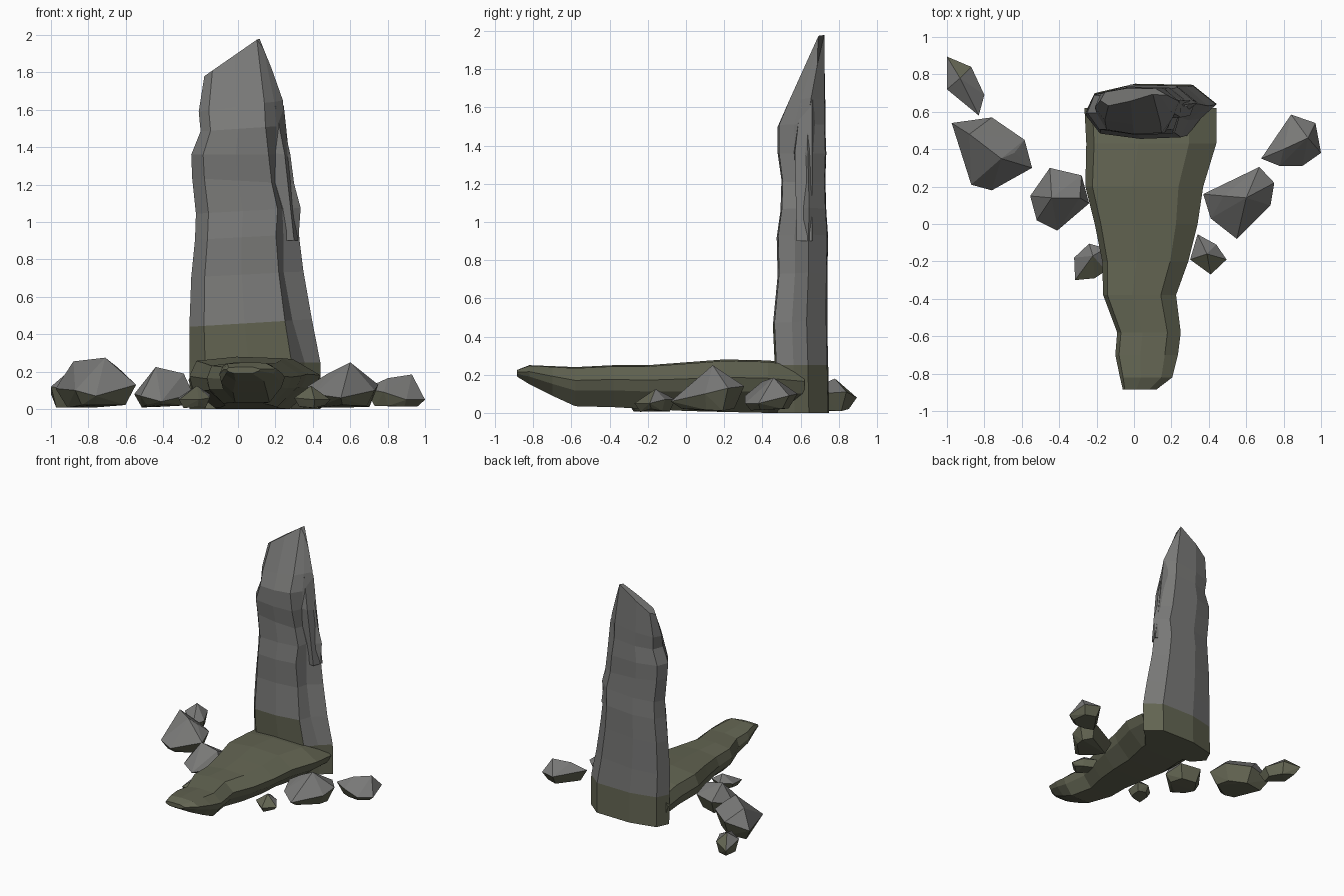
import bpy, bmesh, random
from mathutils import Vector

if "Cube" in bpy.data.objects:
    bpy.data.objects.remove(bpy.data.objects["Cube"])

random.seed(4)


def material(name, rgb):
    m = bpy.data.materials.new(name)
    m.diffuse_color = (*rgb, 1)
    m.use_nodes = True
    m.node_tree.nodes["Principled BSDF"].inputs["Base Color"].default_value = m.diffuse_color
    return m


STONE = material("grey stone", (0.19, 0.19, 0.185))
MOSS = material("mossy olive stone", (0.125, 0.13, 0.085))


def finish(name, bm, mossy):
    """Make a flat-shaded object; mossy(face) decides the second colour."""
    bmesh.ops.recalc_face_normals(bm, faces=bm.faces)
    for f in bm.faces:
        f.material_index = int(mossy(f))
    me = bpy.data.meshes.new(name)
    bm.to_mesh(me)
    bm.free()
    me.materials.append(STONE)
    me.materials.append(MOSS)
    ob = bpy.data.objects.new(name, me)
    bpy.context.collection.objects.link(ob)


def loft(rings):
    """Skin a list of equal-length point rings and cap both ends."""
    bm = bmesh.new()
    loops = [[bm.verts.new(p) for p in ring] for ring in rings]
    for a, b in zip(loops, loops[1:]):
        n = len(a)
        for i in range(n):
            j = (i + 1) % n
            bm.faces.new((a[i], a[j], b[j], b[i]))
    bm.faces.new(loops[0])
    bm.faces.new(loops[-1])
    return bm


# Standing stone: section corners as fractions of width and depth
PLAN = [(0, .45), (.12, .1), (.45, 0), (.78, .03), (.88, .35),
        (1, .62), (.82, .98), (.38, 1), (.07, .82)]
# z, left, right, front, back, tilt of the ring towards the right
LEVELS = [(0, -.26, .44, .47, .75, 0), (.25, -.26, .44, .465, .745, 0),
          (.46, -.26, .395, .455, .74, .04), (.72, -.25, .35, .48, .74, .03),
          (.92, -.23, .325, .475, .745, .03), (1.06, -.225, .335, .495, .735, .03),
          (1.22, -.245, .30, .50, .73, -.03), (1.36, -.25, .28, .48, .735, 0),
          (1.5, -.2, .245, .48, .73, .03), (1.62, -.21, .24, .535, .73, .06)]
rings = []
for k, (z, l, r, f, b, tilt) in enumerate(LEVELS):
    ring = []
    for i, (u, v) in enumerate(PLAN):
        dx = random.uniform(-.04, .02) if i == 4 and k > 1 else 0
        ring.append((l + u * (r - l) + dx, f + v * (b - f), z + tilt * (u - .5)))
    rings.append(ring)
# Slanted crown: low on the left, peak on the right
crown = []
for u, v in PLAN:
    z = 1.78 + .2 * min(1, u / .8) - (.16 * (u - .82) / .18 if u > .82 else 0)
    front = .48 + (z - 1.48) * .43
    crown.append((-.18 + .36 * u, front + v * max(.02, .725 - front), z))
rings.append(crown)


def pillar_moss(f):
    c = f.calc_center_median()
    return c.z < .25 or (c.z < .46 and f.normal.y < -.5 and c.x < .27)


finish("standing_stone", loft(rings), pillar_moss)

# Thin flake split off the right side of the standing stone
flake = [[(.12, .60, .9), (.30, .58, .9), (.33, .66, .9), (.15, .70, .9)],
         [(.12, .56, 1.38), (.25, .57, 1.36), (.275, .66, 1.34), (.12, .70, 1.38)],
         [(.12, .60, 1.6), (.20, .60, 1.62), (.245, .66, 1.62), (.12, .70, 1.62)],
         [(.17, .65, 1.68), (.19, .65, 1.72), (.20, .66, 1.72), (.17, .69, 1.70)]]
finish("side_flake", loft(flake), lambda f: False)

# Fallen slab: section corners as fractions of width and height
SECTION = [(.06, .92), (.4, 1), (.79, .97), (1, .66), (.95, .4),
           (.76, 0), (.22, 0), (.03, .35), (0, .62)]
# y, left, right, bottom, top
STATIONS = [(-.885, -.06, .12, .19, .225), (-.82, -.075, .205, .15, .25),
            (-.70, -.10, .235, .09, .245), (-.58, -.09, .25, .035, .24),
            (-.38, -.165, .225, .03, .25), (-.2, -.17, .29, .02, .25),
            (0, -.21, .34, .01, .265), (.2, -.26, .37, .005, .28),
            (.43, -.255, .44, 0, .275), (.62, -.265, .44, 0, .25)]
slab = [[(l + u * (r - l), y, b + v * (t - b)) for u, v in SECTION]
        for y, l, r, b, t in STATIONS]
finish("fallen_slab", loft(slab), lambda f: True)


def rock(name, rim, peaks, moss_dir=None):
    """Faceted boulder: hull of a rim, peaks and a shrunken flat foot."""
    bm = bmesh.new()
    mid = sum((Vector(p) for p in rim), Vector()) / len(rim)
    for p in rim + peaks:
        bm.verts.new(p)
    for p in rim:
        q = mid.lerp(Vector(p), .72)
        bm.verts.new((q.x, q.y, random.uniform(.005, .025)))
    res = bmesh.ops.convex_hull(bm, input=bm.verts)
    loose = {g for g in res["geom_interior"] + res["geom_unused"]
             if isinstance(g, bmesh.types.BMVert)}
    bmesh.ops.delete(bm, geom=list(loose), context='VERTS')
    d = Vector(moss_dir) if moss_dir else None
    finish(name, bm, lambda f: f.normal.z < -.15
           or (d is not None and f.normal.dot(d) > .45))


rock("boulder_far_left",
     [(-1, .895, .08), (-.87, .84, .11), (-.8, .69, .10), (-.83, .58, .09), (-1, .72, .12)],
     [(-.93, .78, .18)], (0, 1, 0))
rock("boulder_left_large",
     [(-.975, .54, .11), (-.76, .57, .14), (-.585, .45, .16), (-.545, .3, .13),
      (-.76, .18, .07), (-.87, .21, .10)],
     [(-.88, .48, .255), (-.71, .35, .275), (-.64, .38, .22)])
rock("boulder_left",
     [(-.555, .15, .08), (-.45, .3, .12), (-.28, .26, .13), (-.24, .11, .08),
      (-.41, -.035, .04), (-.52, .02, .07)],
     [(-.44, .14, .225), (-.29, .14, .19)])
rock("boulder_small_left",
     [(-.315, -.30, .05), (-.32, -.18, .06), (-.24, -.105, .07), (-.15, -.13, .08),
      (-.15, -.25, .06), (-.21, -.29, .05)],
     [(-.22, -.17, .125)], (-.3, -.9, .1))
rock("boulder_right",
     [(.37, .16, .12), (.41, .03, .08), (.55, -.08, .06), (.73, .10, .10),
      (.75, .22, .13), (.67, .305, .14)],
     [(.60, .14, .25), (.48, .15, .19)])
rock("boulder_far_right",
     [(.68, .35, .11), (.84, .585, .10), (.97, .54, .09), (1, .38, .05),
      (.9, .31, .05), (.78, .31, .09)],
     [(.80, .40, .165), (.93, .46, .185)])
rock("boulder_small_right",
     [(.30, -.19, .06), (.34, -.055, .07), (.44, -.11, .07), (.495, -.19, .05),
      (.41, -.27, .05)],
     [(.39, -.16, .125)], (0, -1, 0))
